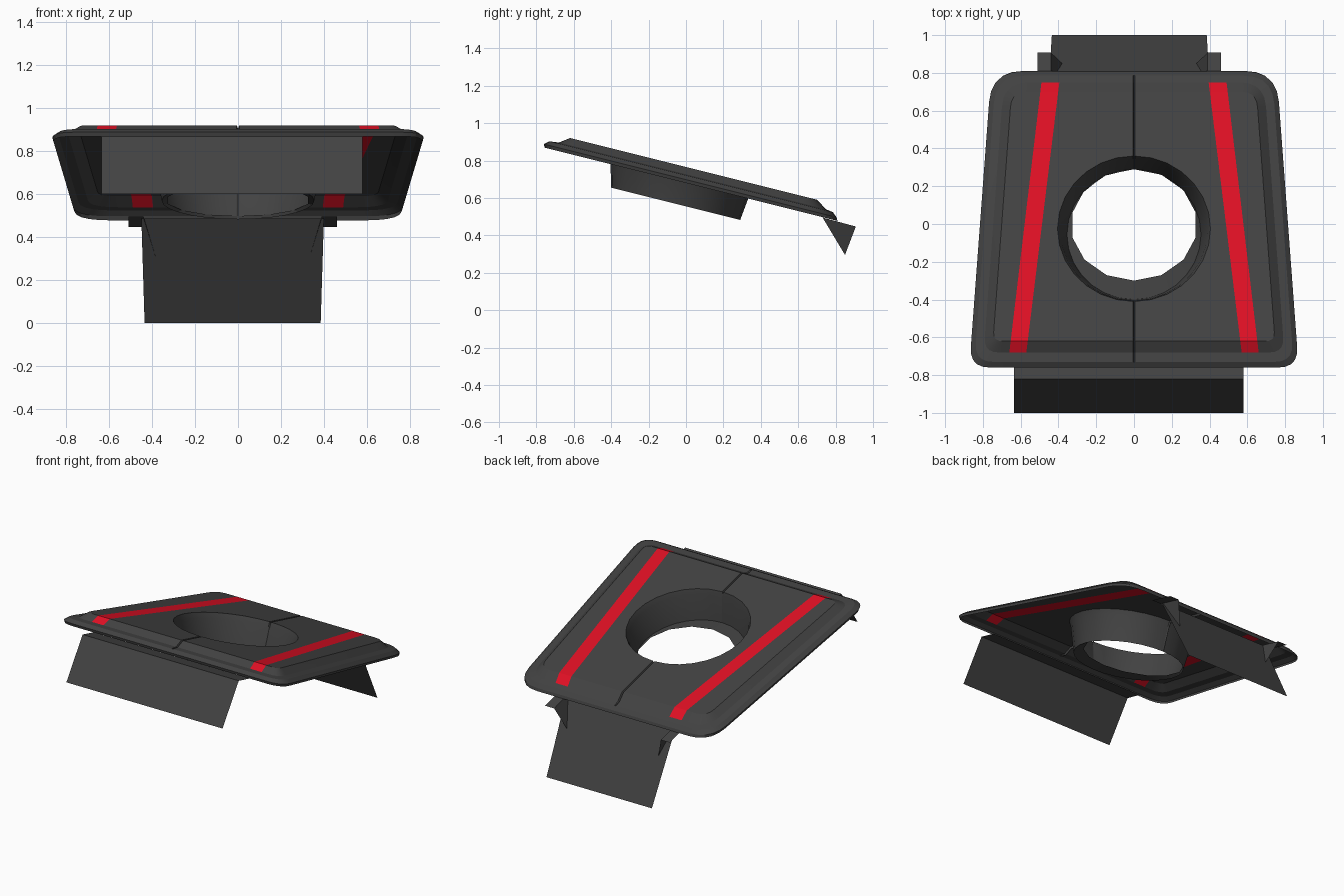
import bpy, bmesh, math
from mathutils import Vector

if "Cube" in bpy.data.objects:
    bpy.data.objects.remove(bpy.data.objects["Cube"])

def material(name, color):
    m = bpy.data.materials.new(name)
    m.diffuse_color = (*color, 1)
    m.use_nodes = True
    m.node_tree.nodes["Principled BSDF"].inputs["Base Color"].default_value = m.diffuse_color
    return m

DARK = material("dark_grey", (0.055, 0.055, 0.055))
RED = material("red", (0.75, 0.005, 0.018))

def slope(y, h=0.0):
    """Height of a point lying h above the tilted base plane."""
    return 0.68 - 0.25 * y + h

def add_object(name, bm, mats):
    me = bpy.data.meshes.new(name)
    bm.to_mesh(me)
    bm.free()
    for m in mats:
        me.materials.append(m)
    ob = bpy.data.objects.new(name, me)
    bpy.context.collection.objects.link(ob)
    return ob

def sheet(name, polys):
    """Thin folded sheet from a few polygons."""
    bm = bmesh.new()
    for p in polys:
        bm.faces.new([bm.verts.new(v) for v in p])
    bmesh.ops.remove_doubles(bm, verts=bm.verts, dist=0.0005)
    return add_object(name, bm, [DARK])

def outline(front, back, side, rf, rb, n=5):
    """Rounded trapezoid, inset from the outer edge of the plate."""
    y0, y1 = -0.76 + front, 0.81 - back
    half = lambda y: 0.872 - 0.0746 * (y + 0.76) - side
    c = [Vector((-half(y0), y0)), Vector((half(y0), y0)),
         Vector((half(y1), y1)), Vector((-half(y1), y1))]
    pts = []
    for i, r in enumerate((rf, rf, rb, rb)):
        p = c[i]
        a = p + (c[i - 1] - p).normalized() * r
        b = p + (c[(i + 1) % 4] - p).normalized() * r
        for k in range(n + 1):
            t = k / n
            pts.append(a * (1 - t) ** 2 + p * 2 * t * (1 - t) + b * t * t)
    return pts

def circle(cy, rx, ry, n=28, coarse=False):
    pts = [Vector((rx * math.cos(2 * math.pi * i / n),
                   cy + ry * math.sin(2 * math.pi * i / n))) for i in range(n)]
    if coarse:  # flatten every second corner
        pts = [(pts[i - 1] + pts[(i + 1) % n]) / 2 if i % 2 == 0 else pts[i] for i in range(n)]
    return pts

def loft(bm, sections):
    """Join successive (points, height) loops, return first and last edge loops."""
    loops = [[bm.verts.new((p.x, p.y, h)) for p in pts] for pts, h in sections]
    for a, b in zip(loops, loops[1:]):
        for i in range(len(a)):
            j = (i + 1) % len(a)
            bm.faces.new((a[i], a[j], b[j], b[i]))
    edges = lambda l: [bm.edges.get((l[i - 1], l[i])) for i in range(len(l))]
    return edges(loops[0]), edges(loops[-1])

# Plate with stepped rim and round well, made flat first
bm = bmesh.new()
_, panel_edge = loft(bm, [
    (outline(0.004, 0.0, 0.005, 0.11, 0.16), 0.0),
    (outline(0.0, 0.005, 0.0, 0.11, 0.16), 0.018),
    (outline(0.03, 0.025, 0.025, 0.10, 0.15), 0.040),
    (outline(0.08, 0.06, 0.07, 0.08, 0.13), 0.046),
    (outline(0.14, 0.11, 0.115, 0.05, 0.08), 0.085),
])
_, well_edge = loft(bm, [
    (circle(-0.005, 0.335, 0.295, coarse=True), -0.11),
    (circle(-0.055, 0.355, 0.345), -0.125),
    (circle(-0.03, 0.39, 0.375), 0.05),
    (circle(-0.025, 0.405, 0.385), 0.085),
])
bmesh.ops.triangle_fill(bm, use_beauty=True, use_dissolve=False,
                        normal=(0, 0, 1), edges=panel_edge + well_edge)

def cut(co, no):
    bmesh.ops.bisect_plane(bm, geom=bm.verts[:] + bm.edges[:] + bm.faces[:],
                           dist=1e-5, plane_co=co, plane_no=no)

# Centre seam
for x in (-0.006, 0, 0.006):
    cut((x, 0, 0), (1, 0, 0))
for v in bm.verts:
    if abs(v.co.x) < 1e-4 and v.co.z > 0.044:
        v.co.z -= 0.014

# Red stripes, cut into the raised panel
inner = lambda y: 0.57 - (y + 0.68) * 0.175 / 1.43
outer = lambda y: 0.66 - (y + 0.68) * 0.17 / 1.43
for s in (-1, 1):
    for f in (inner, outer):
        cut((s * f(0), 0, 0), (s, f(0) - f(1), 0))
bm.normal_update()
for f in bm.faces:
    c = f.calc_center_median()
    if min(v.co.z for v in f.verts) > 0.045 and inner(c.y) < abs(c.x) < outer(c.y):
        f.material_index = 1

# Tilt the plate
for v in bm.verts:
    v.co.z = slope(v.co.y, v.co.z)
bmesh.ops.recalc_face_normals(bm, faces=bm.faces)
if sum(f.normal.z * f.calc_area() for f in bm.faces) < 0:
    bmesh.ops.reverse_faces(bm, faces=bm.faces)
plate = add_object("plate", bm, [DARK, RED])
bpy.context.view_layer.objects.active = plate
plate.select_set(True)
bpy.ops.object.shade_smooth_by_angle(angle=math.radians(20))

# Front flap with its short shelf under the rim
L, R = -0.635, 0.58
fold, under = (-0.82, 0.867), (-0.70, 0.837)
sheet("front_flap", [
    [(L, -1, 0.6), (R, -1, 0.6), (R, *fold), (L, *fold)],
    [(L, *fold), (R, *fold), (R, *under), (L, *under)],
])

# Back flap
MID = -0.025
sheet("back_flap", [[(MID + 0.41, 1, 0), (MID - 0.41, 1, 0),
                     (MID - 0.425, 0.755, 0.485), (MID + 0.425, 0.755, 0.485)]])

# Folded tabs and gussets beside the back flap
for side, s in (("left", -1), ("right", 1)):
    a, b = MID + s * 0.485, MID + s * 0.415
    tab = [(a, 0.73, 0.495), (b, 0.73, 0.495), (b, 0.908, 0.447), (a, 0.908, 0.447)]
    gusset = [tab[1], (MID + s * 0.355, 0.85, 0.295), tab[2]]
    if s > 0:
        gusset.reverse()
    else:
        tab = tab[:]
    sheet("back_tab_" + side, [tab if s < 0 else tab[::-1], gusset])
